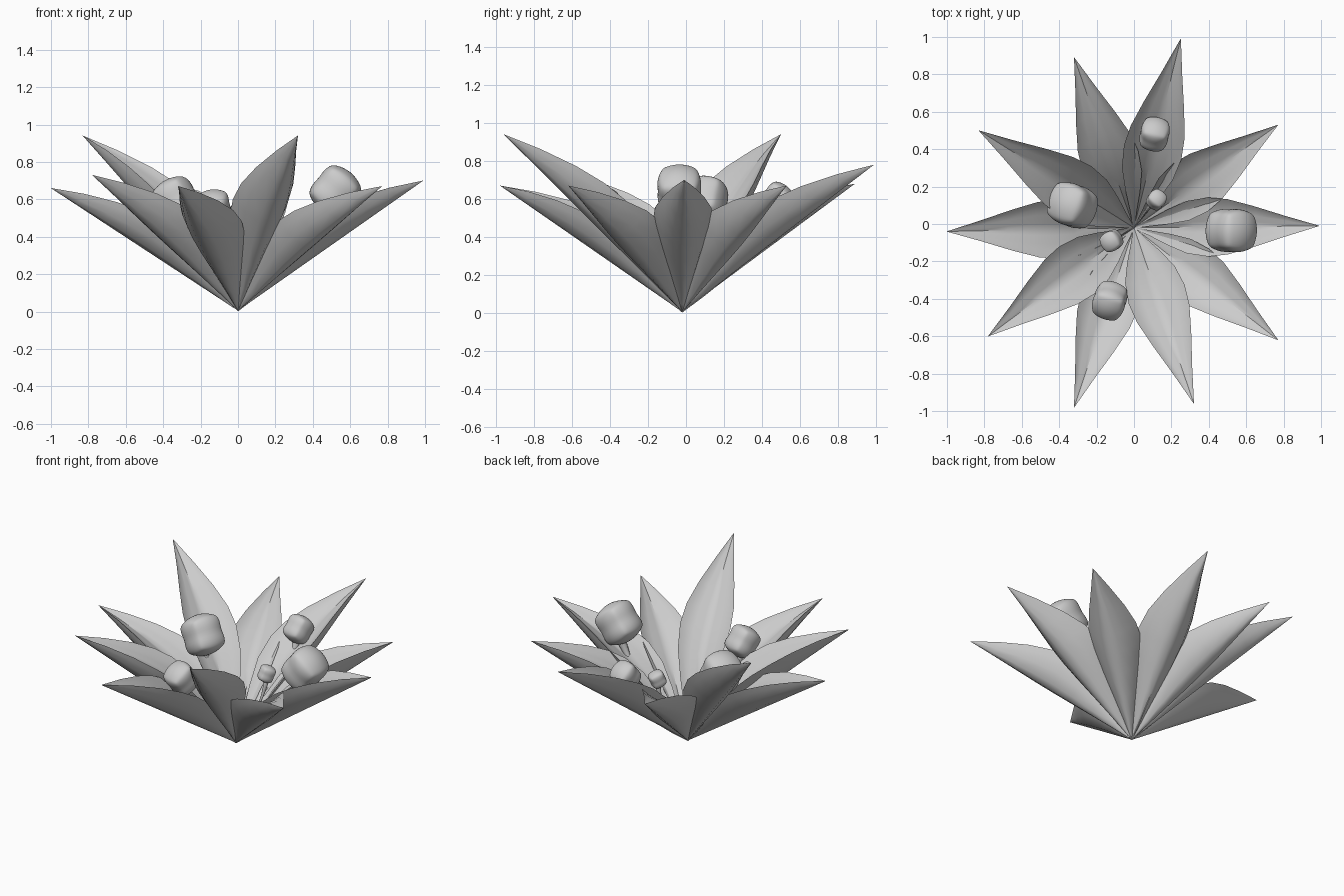
import bpy, bmesh, math
from mathutils import Vector

cube = bpy.data.objects.get("Cube")
if cube:
    bpy.data.objects.remove(cube, do_unlink=True)

# One plain grey for the whole flower
grey = bpy.data.materials.new("soft_grey")
grey.use_nodes = True
COLOUR = (0.6, 0.6, 0.6, 1)
grey.diffuse_color = COLOUR
grey.node_tree.nodes["Principled BSDF"].inputs["Base Color"].default_value = COLOUR

BASE = Vector((0, -0.02, 0.005))
UP = Vector((0, 0, 1))


def finish(name, bm, angle):
    bmesh.ops.recalc_face_normals(bm, faces=bm.faces)
    mesh = bpy.data.meshes.new(name)
    bm.to_mesh(mesh)
    bm.free()
    mesh.materials.append(grey)
    obj = bpy.data.objects.new(name, mesh)
    bpy.context.collection.objects.link(obj)
    bpy.ops.object.select_all(action="DESELECT")
    obj.select_set(True)
    bpy.context.view_layer.objects.active = obj
    bpy.ops.object.shade_smooth_by_angle(angle=math.radians(angle))
    return obj


def loft(bm, rings):
    for a, b in zip(rings, rings[1:]):
        for i in range(len(a)):
            j = (i + 1) % len(a)
            bm.faces.new((a[i], a[j], b[j], b[i]))
    bm.faces.new(rings[0])
    bm.faces.new(rings[-1])


# Petal outline: distance along, half width, lift of the rim above the keel
OUTLINE = [(0.0, 0.003, 0.003), (0.12, 0.045, 0.06), (0.25, 0.095, 0.12),
           (0.38, 0.14, 0.165), (0.5, 0.158, 0.175), (0.6, 0.148, 0.163),
           (0.72, 0.11, 0.13), (0.86, 0.055, 0.073), (1.0, 0.001, 0.001)]
# Half section: across, lift. The keel is below, the shallow hollow is above.
KEEL = [(0.0, 0.0), (0.3, 0.1), (0.65, 0.4), (0.88, 0.76)]
HOLLOW = [(0.8, 0.86), (0.5, 0.74), (0.2, 0.68), (0.0, 0.6)]
HALF = KEEL + [(1.0, 1.0)] + HOLLOW
SECTION = HALF + [(-u, h) for u, h in reversed(HALF[1:-1])]


def petal(name, tip):
    axis = Vector(tip) - BASE
    side = axis.cross(UP).normalized()
    normal = side.cross(axis).normalized()
    bm = bmesh.new()
    rings = []
    for t, w, lift in OUTLINE:
        mid = BASE + axis * t
        rings.append([bm.verts.new(mid + side * u * w + normal * h * lift)
                      for u, h in SECTION])
    loft(bm, rings)
    finish(name, bm, 50)


TIPS = [(0.99, -0.01, 0.70), (0.77, 0.53, 0.67), (0.25, 0.99, 0.78), (-0.32, 0.89, 0.68),
        (-0.83, 0.5, 0.94), (-1, -0.04, 0.66), (-0.78, -0.6, 0.73),
        (-0.32, -0.98, 0.67), (0.32, -0.96, 0.94), (0.77, -0.62, 0.67)]
for n, tip in enumerate(TIPS, 1):
    petal(f"petal_{n}", tip)


# Slim filament that runs low along the petals, then bends up and flares
def filament(name, top, radius):
    bend = Vector((top.x, top.y, top.z * 0.6))
    bm = bmesh.new()
    rings = []
    for k in range(9):
        t = k / 8
        point = BASE * (1 - t) ** 2 + bend * 2 * t * (1 - t) + top * t * t
        tangent = (bend - BASE) * (1 - t) + (top - bend) * t
        side = tangent.cross(UP).normalized()
        other = side.cross(tangent).normalized()
        r = 0.003 + radius * t ** 3
        ring = []
        for s in range(10):
            a = math.tau * s / 10
            ring.append(bm.verts.new(point + (side * math.cos(a) + other * math.sin(a)) * r))
        rings.append(ring)
    loft(bm, rings)
    finish(name, bm, 60)


# Anther: soft rounded block with a pinched waist
def anther(name, centre, radius):
    bm = bmesh.new()
    bmesh.ops.create_cube(bm, size=2)
    bmesh.ops.subdivide_edges(bm, edges=bm.edges, cuts=5, use_grid_fill=True)
    for v in bm.verts:
        v.co = v.co.lerp(v.co.normalized(), 0.82)
        waist = 1 - 0.14 * math.exp(-(v.co.z / 0.35) ** 2)
        v.co.x *= waist
        v.co.y *= waist
    axis = centre - BASE
    bm.transform(axis.to_track_quat("Z", "Y").to_matrix().to_4x4())
    bmesh.ops.scale(bm, vec=(radius,) * 3, verts=bm.verts)
    bmesh.ops.translate(bm, vec=centre, verts=bm.verts)
    finish(name, bm, 180).modifiers.new("smooth", "SUBSURF")


STAMENS = [(0.52, -0.035, 0.645, 0.132), (-0.33, 0.1, 0.59, 0.13), (0.11, 0.48, 0.6, 0.088),
           (-0.13, -0.41, 0.55, 0.1), (0.12, 0.13, 0.44, 0.055), (-0.12, -0.09, 0.4, 0.062)]
for n, (x, y, z, r) in enumerate(STAMENS, 1):
    head = Vector((x, y, z))
    filament(f"filament_{n}", head, r * 0.4)
    anther(f"anther_{n}", head, r)
